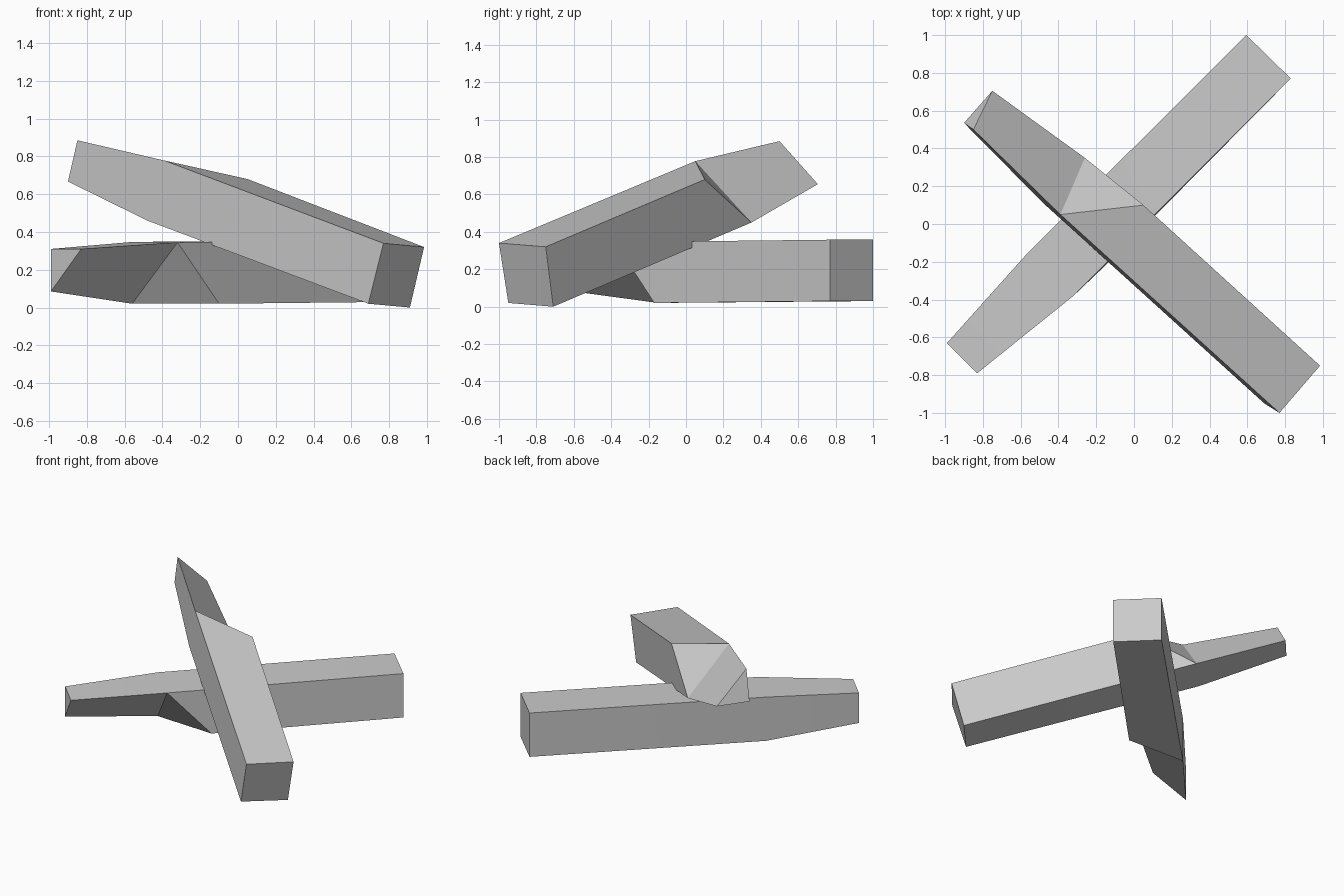
import bpy
import bmesh
import math

default_cube = bpy.data.objects.get("Cube")
if default_cube:
    bpy.data.objects.remove(default_cube, do_unlink=True)

# Plain grey for both beams
GREY = (0.6, 0.6, 0.6, 1.0)
grey = bpy.data.materials.new("plain_grey")
grey.use_nodes = True
grey.diffuse_color = GREY
for node in grey.node_tree.nodes:
    if node.type == "BSDF_PRINCIPLED":
        node.inputs["Base Color"].default_value = GREY


def hewn_beam(name, butt, bend, tip, cut):
    """Four-sided beam whose corner number `cut` is hewn away towards the tip.

    Sections list their corners in order around the beam; the tip has none at `cut`.
    """
    bm = bmesh.new()
    butt = [bm.verts.new(p) for p in butt]
    bend = [bm.verts.new(p) for p in bend]
    kept = [i for i in range(4) if i != cut]
    tip = {i: bm.verts.new(p) for i, p in zip(kept, tip)}

    # Square butt end and the main shaft
    bm.faces.new(butt)
    for i in range(4):
        j = (i + 1) % 4
        bm.faces.new((butt[i], butt[j], bend[j], bend[i]))
        # Whole sides carried on to the tip
        if cut not in (i, j):
            bm.faces.new((bend[i], bend[j], tip[j], tip[i]))

    # Broad slanted cut from the bend to the three-sided tip
    before, after = (cut - 1) % 4, (cut + 1) % 4
    bm.faces.new((bend[before], bend[cut], bend[after]))
    bm.faces.new((bend[before], bend[after], tip[after], tip[before]))
    bm.faces.new([tip[i] for i in kept])

    bmesh.ops.recalc_face_normals(bm, faces=bm.faces[:])
    mesh = bpy.data.meshes.new(name)
    bm.to_mesh(mesh)
    bm.free()
    mesh.materials.append(grey)
    beam = bpy.data.objects.new(name, mesh)
    bpy.context.collection.objects.link(beam)

    # Soft shading across the cut, sharp along the edges
    bpy.ops.object.select_all(action="DESELECT")
    beam.select_set(True)
    bpy.context.view_layer.objects.active = beam
    bpy.ops.object.shade_smooth_by_angle(angle=math.radians(30))
    return beam


# Lower beam, lying flat, with its underside hewn off at the tip
hewn_beam(
    "lower_beam",
    butt=[(0.595, 1, 0.358), (0.83, 0.77, 0.358), (0.83, 0.77, 0.03), (0.595, 1, 0.03)],
    bend=[(-0.56, -0.15, 0.347), (-0.32, -0.38, 0.345), (-0.1, -0.17, 0.02), (-0.56, -0.15, 0.02)],
    tip=[(-0.99, -0.63, 0.31), (-0.83, -0.79, 0.31), (-0.99, -0.63, 0.085)],
    cut=2,
)

# Upper beam, leaning across the lower one, with its top hewn off at the tip
hewn_beam(
    "leaning_beam",
    butt=[(0.77, -1, 0.34), (0.985, -0.75, 0.32), (0.91, -0.71, 0), (0.69, -0.95, 0.02)],
    bend=[(-0.39, 0.05, 0.778), (0.05, 0.1, 0.68), (-0.26, 0.35, 0.45), (-0.48, 0.11, 0.46)],
    tip=[(-0.85, 0.5, 0.885), (-0.75, 0.705, 0.655), (-0.9, 0.535, 0.667)],
    cut=1,
)
